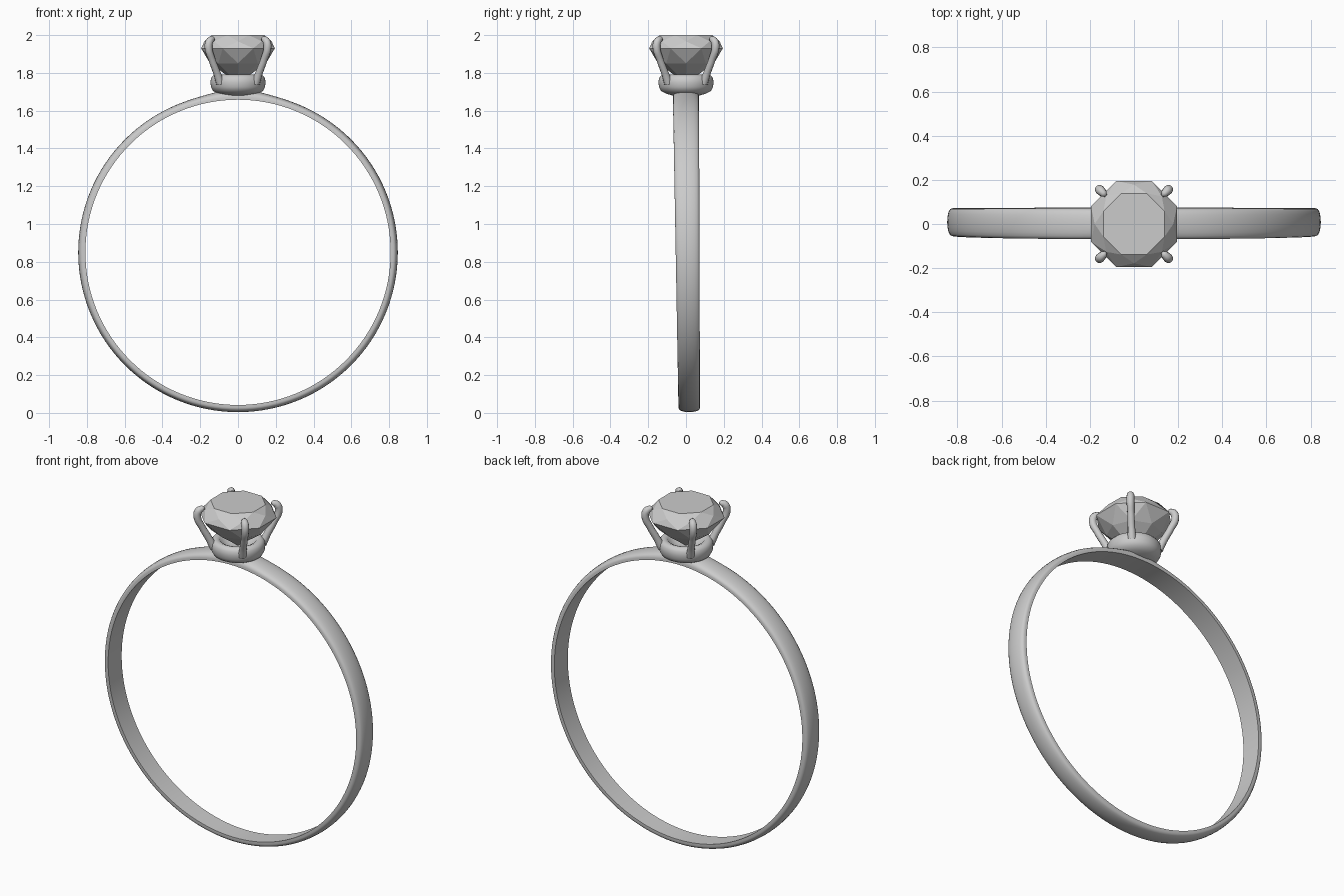
import bpy, bmesh, math
from math import sin, cos, pi

if "Cube" in bpy.data.objects:
    bpy.data.objects.remove(bpy.data.objects["Cube"])


def make_object(name, bm, smooth=True):
    bmesh.ops.remove_doubles(bm, verts=bm.verts, dist=1e-5)
    bmesh.ops.recalc_face_normals(bm, faces=bm.faces)
    mesh = bpy.data.meshes.new(name)
    bm.to_mesh(mesh)
    bm.free()
    ob = bpy.data.objects.new(name, mesh)
    bpy.context.collection.objects.link(ob)
    if smooth:
        bpy.ops.object.select_all(action='DESELECT')
        ob.select_set(True)
        bpy.context.view_layer.objects.active = ob
        bpy.ops.object.shade_smooth_by_angle(angle=math.radians(40))
    return ob


def bridge(bm, rows, wrap_rows=False):
    # Joins closed rows of equal length with quads
    n = len(rows[0])
    for i in range(len(rows) if wrap_rows else len(rows) - 1):
        a, b = rows[i], rows[(i + 1) % len(rows)]
        for j in range(n):
            k = (j + 1) % n
            bm.faces.new((a[j], a[k], b[k], b[j]))


# Band: domed section swept round the finger hole, wider and raised at the top
def build_band(steps=128):
    bm = bmesh.new()
    inner, outer, centre_z = 0.808, 0.846, 0.85
    rows = []
    for i in range(steps):
        a = 2 * pi * i / steps
        top = (1 + cos(a)) / 2
        half = 0.057 + 0.012 * top
        mid_y = 0.017 * (1 - top)
        off = min(a, 2 * pi - a)
        crest = outer + 0.018 * math.exp(-(off / 0.17) ** 2)
        section = [(-half, inner), (half, inner), (half, inner + 0.014)]
        for k in range(1, 10):
            t = pi * k / 10
            section.append((half * cos(t), inner + 0.014 + (crest - inner - 0.014) * sin(t) ** 0.8))
        section.append((-half, inner + 0.014))
        rows.append([bm.verts.new((r * sin(a), mid_y + y, centre_z + r * cos(a)))
                     for y, r in section])
    bridge(bm, rows, True)
    return make_object("band", bm)


# Collar: turned cup under the stone
def build_collar(steps=48):
    bm = bmesh.new()
    profile = [(0.07, 1.68), (0.105, 1.69), (0.132, 1.704), (0.143, 1.725),
               (0.146, 1.75), (0.143, 1.772), (0.132, 1.786), (0.115, 1.791),
               (0.098, 1.784), (0.085, 1.765), (0.05, 1.745)]
    rows = [[bm.verts.new((r * cos(2 * pi * i / steps), r * sin(2 * pi * i / steps), z))
             for i in range(steps)] for r, z in profile]
    bridge(bm, rows)
    bm.faces.new(rows[0])
    bm.faces.new(rows[-1])
    return make_object("collar", bm)


# Stone: eight-sided brilliant cut with flat facets
def build_stone():
    bm = bmesh.new()

    def ring(r, z, shift):
        return [bm.verts.new((r * cos(pi / 4 * (i + shift)), r * sin(pi / 4 * (i + shift)), z))
                for i in range(8)]

    table = ring(0.15, 2.0, 0.5)
    crown = ring(0.178, 1.967, 0)
    girdle = ring(0.211, 1.93, 0.5)
    pavilion = ring(0.148, 1.85, 0)
    culet = bm.verts.new((0, 0, 1.745))
    bm.faces.new(table)
    for i in range(8):
        j = (i + 1) % 8
        bm.faces.new((table[i - 1], table[i], crown[i]))
        bm.faces.new((table[i], crown[i], girdle[i], crown[j]))
        bm.faces.new((crown[i], girdle[i - 1], girdle[i]))
        bm.faces.new((girdle[i - 1], girdle[i], pavilion[i]))
        bm.faces.new((girdle[i], pavilion[i], pavilion[j]))
        bm.faces.new((pavilion[i], pavilion[j], culet))
    return make_object("stone", bm, smooth=False)


# Prong: tapered curve bending out from the collar and over the girdle
def build_prong(name, angle):
    path = [(0.132, 1.745, 1.1), (0.158, 1.80, 0.95), (0.195, 1.87, 0.9),
            (0.221, 1.935, 1.0), (0.213, 1.967, 1.0), (0.192, 1.979, 0.75),
            (0.180, 1.979, 0.3)]
    curve = bpy.data.curves.new(name, 'CURVE')
    curve.dimensions = '3D'
    curve.bevel_depth = 0.021
    curve.bevel_resolution = 3
    curve.resolution_u = 6
    curve.use_fill_caps = True
    spline = curve.splines.new('BEZIER')
    spline.bezier_points.add(len(path) - 1)
    for p, (r, z, size) in zip(spline.bezier_points, path):
        p.co = (r * cos(angle), r * sin(angle), z)
        p.radius = size
        p.handle_left_type = p.handle_right_type = 'AUTO'
    spline.use_smooth = True
    ob = bpy.data.objects.new(name, curve)
    bpy.context.collection.objects.link(ob)


build_band()
build_collar()
build_stone()
for n in range(4):
    build_prong(f"prong_{n + 1}", pi / 4 + n * pi / 2)
